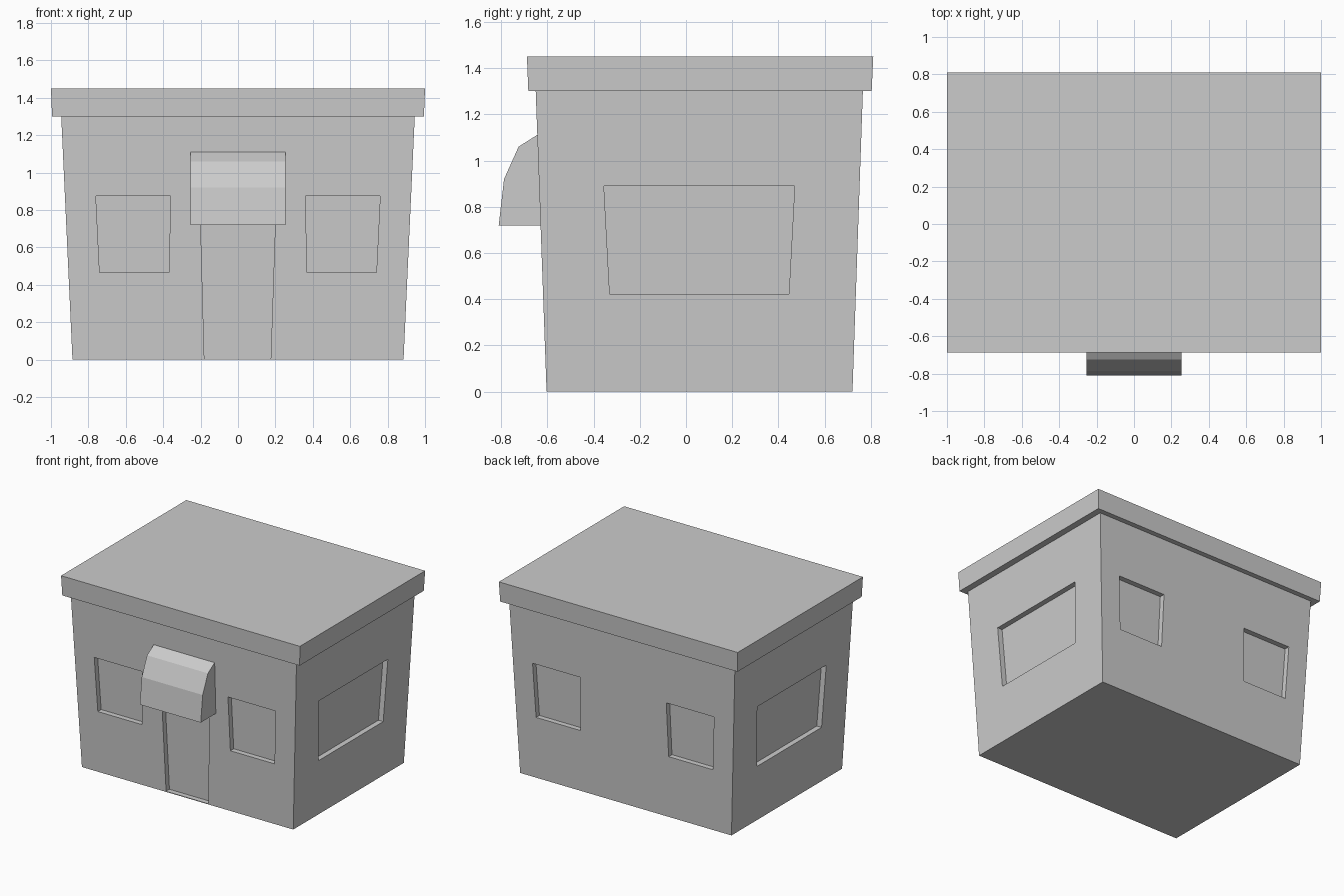
import bpy, bmesh

if "Cube" in bpy.data.objects:
    bpy.data.objects.remove(bpy.data.objects["Cube"])

H = 1.30                                   # wall height
BOT = (-0.885, 0.885, -0.603, 0.72)        # wall footprint at z=0
TOP = (-0.945, 0.945, -0.65, 0.765)        # wall footprint at z=H
DEPTH = 0.04                               # recess depth


def wall(i, z):
    """Position of wall i (x0, x1, y0, y1) at height z."""
    return BOT[i] + (TOP[i] - BOT[i]) * z / H


def add_block(bm, lo, z0, hi, z1):
    """Tapered block between two rectangles (x0, x1, y0, y1)."""
    rings = []
    for (x0, x1, y0, y1), z in ((lo, z0), (hi, z1)):
        rings.append([bm.verts.new((x, y, z)) for x, y in
                      ((x0, y0), (x1, y0), (x1, y1), (x0, y1))])
    a, b = rings
    bm.faces.new(a[::-1])
    bm.faces.new(b)
    for i in range(4):
        j = (i + 1) % 4
        bm.faces.new((a[i], a[j], b[j], b[i]))


def finish(bm, name):
    bmesh.ops.recalc_face_normals(bm, faces=bm.faces[:])
    me = bpy.data.meshes.new(name)
    bm.to_mesh(me)
    bm.free()
    ob = bpy.data.objects.new(name, me)
    bpy.context.collection.objects.link(ob)
    return ob


def add_recess(bm, side, span_lo, z0, span_hi, z1):
    """Cutter that follows the slope of wall `side`."""
    out = -1 if side in (0, 2) else 1
    rects = []
    for span, z in ((span_lo, z0), (span_hi, z1)):
        w = wall(side, z)
        across = tuple(sorted((w + out * 0.2, w - out * DEPTH)))
        rects.append(across + span if side < 2 else span + across)
    add_block(bm, rects[0], z0, rects[1], z1)


# Flared walls
bm = bmesh.new()
add_block(bm, BOT, 0, TOP, H)
walls = finish(bm, "walls")

# Window and door recesses
bm = bmesh.new()
for side in (2, 3):
    add_recess(bm, side, (0.37, 0.74), 0.465, (0.36, 0.76), 0.875)
    add_recess(bm, side, (-0.74, -0.37), 0.465, (-0.76, -0.36), 0.875)
for side in (0, 1):
    add_recess(bm, side, (-0.33, 0.445), 0.422, (-0.355, 0.47), 0.89)
add_recess(bm, 2, (-0.18, 0.175), 0.005, (-0.203, 0.203), 0.85)
cutter = finish(bm, "recess_cutter")
mod = walls.modifiers.new("recesses", 'BOOLEAN')
mod.operation = 'DIFFERENCE'
mod.solver = 'EXACT'
mod.object = cutter
dg = bpy.context.evaluated_depsgraph_get()
walls_mesh = bpy.data.meshes.new_from_object(walls.evaluated_get(dg))
walls.modifiers.clear()
walls.data = walls_mesh
bpy.data.objects.remove(cutter)

# Flat overhanging roof
bm = bmesh.new()
add_block(bm, (-0.994, 0.994, -0.682, 0.803), H, (-1, 1, -0.688, 0.81), 1.45)
finish(bm, "roof")

# Faceted awning over the door
profile = [(-0.62, 0.72), (-0.81, 0.72), (-0.787, 0.92),
           (-0.724, 1.06), (-0.645, 1.11), (-0.62, 1.11)]
bm = bmesh.new()
face = bm.faces.new([bm.verts.new((-0.255, y, z)) for y, z in profile])
ext = bmesh.ops.extrude_face_region(bm, geom=[face], use_keep_orig=True)
bmesh.ops.translate(bm, vec=(0.51, 0, 0),
                    verts=[g for g in ext["geom"] if isinstance(g, bmesh.types.BMVert)])
finish(bm, "awning")
